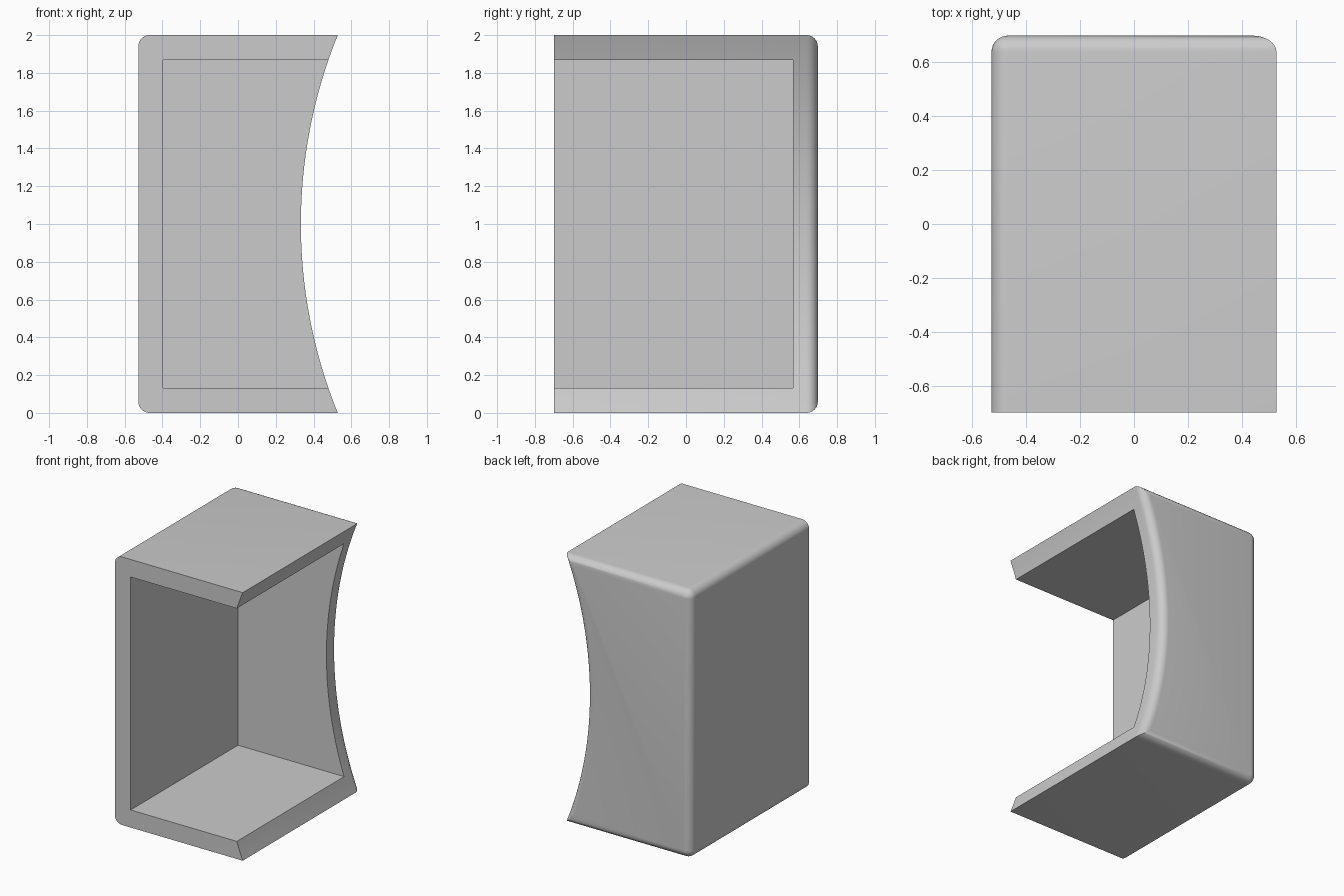
import bpy, bmesh
from math import sin, cos, pi, sqrt, asin, radians
from mathutils import Matrix

if "Cube" in bpy.data.objects:
    bpy.data.objects.remove(bpy.data.objects["Cube"])

HALF_X, HALF_Y, HEIGHT = 0.528, 0.698, 2.0
FILLET, WALL, SAG = 0.06, 0.131, 0.195
ARC_R = (1 + SAG ** 2) / (2 * SAG)
ARC_X = HALF_X - SAG + ARC_R

grey = bpy.data.materials.new("plain grey")
grey.diffuse_color = (0.6, 0.6, 0.6, 1)
grey.use_nodes = True
grey.node_tree.nodes["Principled BSDF"].inputs["Base Color"].default_value = (0.6, 0.6, 0.6, 1)


def outline(d, y, steps=8, arc_steps=48):
    """Side outline moved inward by d: two rounded corners and a hollow arc."""
    pts = []
    r = FILLET - d
    for cz, start in ((HEIGHT - FILLET, pi / 2), (FILLET, pi)):
        for i in range(steps + 1):
            a = start + pi / 2 * i / steps
            pts.append((-HALF_X + FILLET + r * cos(a), y, cz + r * sin(a)))
    big = ARC_R + d
    span = asin((1 - d) / big)
    for i in range(arc_steps + 1):
        a = span * (2 * i / arc_steps - 1)
        pts.append((ARC_X - big * cos(a), y, 1 + big * sin(a)))
    return pts


# Solid body: straight run, then a quarter-round into the back
bm = bmesh.new()
stations = [(0, -HALF_Y)]
for i in range(9):
    a = pi / 2 * i / 8
    stations.append((FILLET * (1 - cos(a)), HALF_Y - FILLET + FILLET * sin(a)))
rings = [[bm.verts.new(p) for p in outline(d, y)] for d, y in stations]
for a, b in zip(rings, rings[1:]):
    for i in range(len(a)):
        j = (i + 1) % len(a)
        bm.faces.new((a[i], a[j], b[j], b[i]))
bm.faces.new(rings[0])
bm.faces.new(rings[-1])
bmesh.ops.remove_doubles(bm, verts=bm.verts, dist=0.00001)
bmesh.ops.recalc_face_normals(bm, faces=bm.faces)
mesh = bpy.data.meshes.new("open_shell")
bm.to_mesh(mesh)
bm.free()
mesh.materials.append(grey)
shell = bpy.data.objects.new("open_shell", mesh)
bpy.context.collection.objects.link(shell)

# Cavity, open at the front and on the hollow side
bm = bmesh.new()
x0, x1 = -HALF_X + WALL, 1.0
y0, y1 = -1.0, HALF_Y - WALL
bmesh.ops.create_cube(bm, size=1, matrix=Matrix.Translation(((x0 + x1) / 2, (y0 + y1) / 2, 1))
                      @ Matrix.Diagonal((x1 - x0, y1 - y0, HEIGHT - 2 * WALL, 1)))
cut_mesh = bpy.data.meshes.new("cavity_cutter")
bm.to_mesh(cut_mesh)
bm.free()
cut_mesh.materials.append(grey)
cutter = bpy.data.objects.new("cavity_cutter", cut_mesh)
cutter.hide_render = True
bpy.context.collection.objects.link(cutter)

mod = shell.modifiers.new("cavity", 'BOOLEAN')
mod.operation = 'DIFFERENCE'
mod.solver = 'EXACT'
mod.object = cutter
bpy.ops.object.select_all(action='DESELECT')
bpy.context.view_layer.objects.active = shell
shell.select_set(True)
bpy.ops.object.modifier_apply(modifier=mod.name)
bpy.data.objects.remove(cutter)
bpy.ops.object.shade_smooth_by_angle(angle=radians(30))
